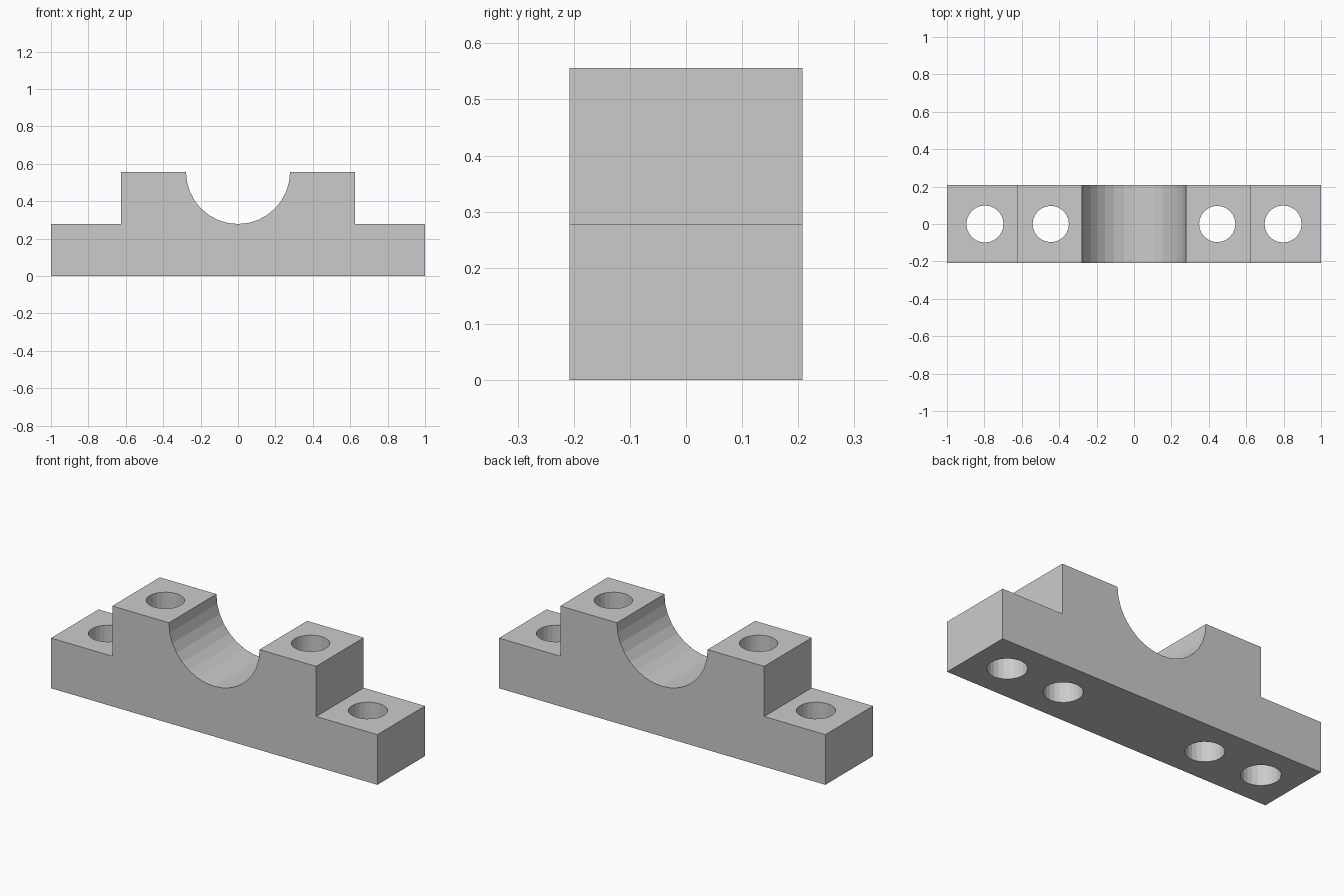
import bpy
import bmesh
from math import pi, sin, cos
from mathutils import Matrix

if "Cube" in bpy.data.objects:
    bpy.data.objects.remove(bpy.data.objects["Cube"], do_unlink=True)

LENGTH, DEPTH, HEIGHT = 2.0, 0.416, 0.556
FOOT = 0.278      # height of the mounting feet
SHOULDER = 0.625  # half width of the raised middle
GROOVE = 0.278    # radius of the shaft seat

# Plain grey metal
metal = bpy.data.materials.new("grey metal")
colour = (0.6, 0.6, 0.6, 1)
metal.diffuse_color = colour
metal.use_nodes = True
metal.node_tree.nodes["Principled BSDF"].inputs["Base Color"].default_value = colour


def make_object(name, bm):
    bmesh.ops.recalc_face_normals(bm, faces=bm.faces)
    mesh = bpy.data.meshes.new(name)
    bm.to_mesh(mesh)
    bm.free()
    mesh.materials.append(metal)
    obj = bpy.data.objects.new(name, mesh)
    bpy.context.collection.objects.link(obj)
    return obj


# Block: stepped outline with a half-round seat, extruded front to back
half = [(LENGTH / 2, 0), (LENGTH / 2, FOOT), (SHOULDER, FOOT), (SHOULDER, HEIGHT)]
steps = 16
seat = [(GROOVE * cos(pi * i / steps), HEIGHT - GROOVE * sin(pi * i / steps))
        for i in range(steps + 1)]
outline = half + seat + [(-x, z) for x, z in reversed(half)]

bm = bmesh.new()
front = bm.faces.new([bm.verts.new((x, -DEPTH / 2, z)) for x, z in outline])
back = bmesh.ops.extrude_face_region(bm, geom=[front], use_keep_orig=True)["geom"]
bmesh.ops.translate(bm, vec=(0, DEPTH, 0),
                    verts=[v for v in back if isinstance(v, bmesh.types.BMVert)])
block = make_object("bearing_block", bm)

# Bolt holes: vertical drills through the feet and shoulders
bm = bmesh.new()
for side in (-1, 1):
    for x, radius in ((0.797, 0.099), (0.445, 0.097)):
        bmesh.ops.create_cone(bm, cap_ends=True, segments=24, radius1=radius,
                              radius2=radius, depth=2,
                              matrix=Matrix.Translation((side * x, 0, 0.3)))
drills = make_object("hole_cutter", bm)
drills.hide_render = True

cut = block.modifiers.new("bolt holes", "BOOLEAN")
cut.operation = "DIFFERENCE"
cut.solver = "EXACT"
cut.object = drills
bpy.context.view_layer.objects.active = block
bpy.ops.object.modifier_apply(modifier=cut.name)
bpy.data.objects.remove(drills, do_unlink=True)
